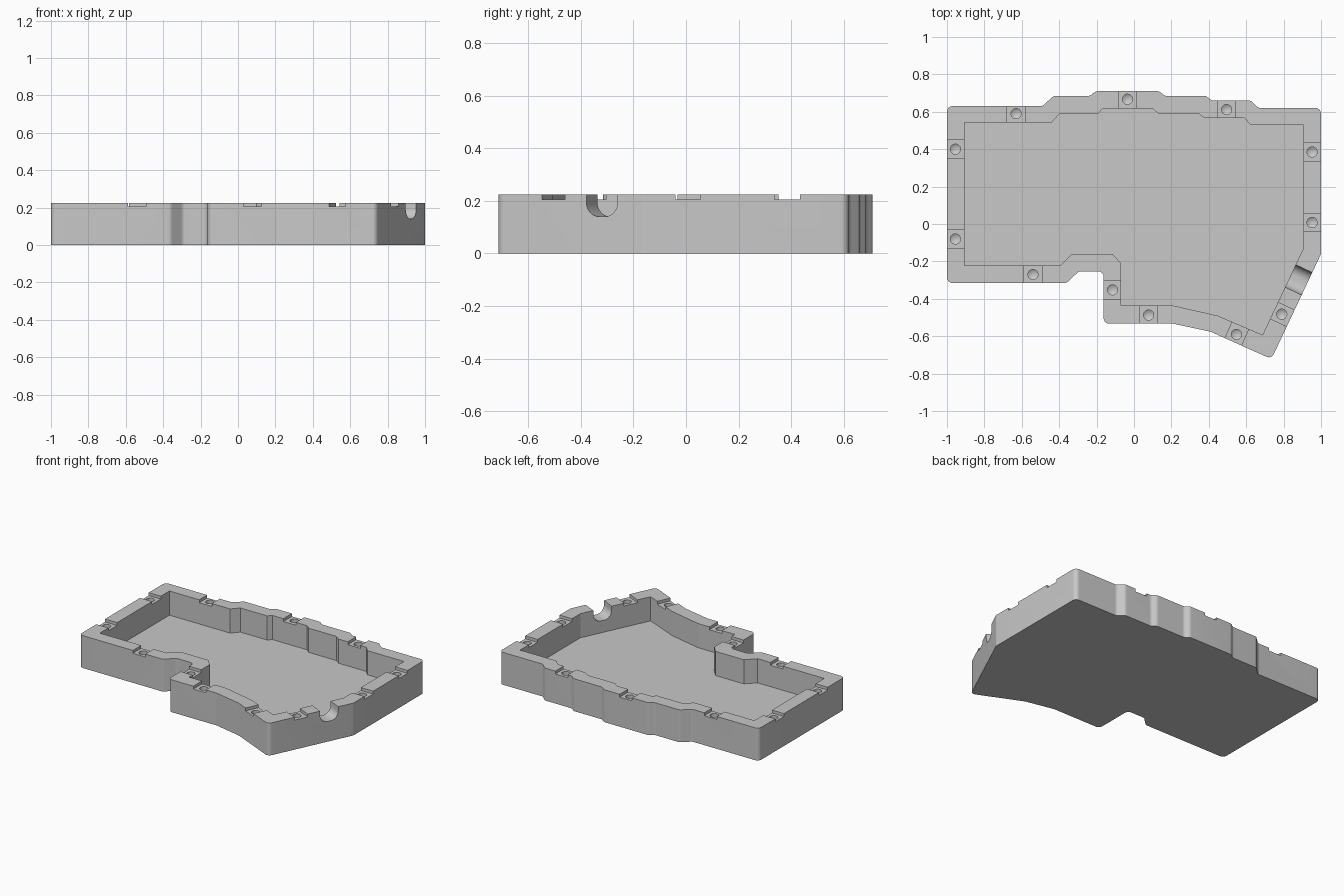
import bpy, bmesh
from math import radians, sin, cos, tan, pi, ceil
from mathutils import Vector, Matrix

cube = bpy.data.objects.get("Cube")
if cube:
    bpy.data.objects.remove(cube)

HEIGHT, FLOOR, LEDGE = 0.225, 0.057, 0.205

grey = bpy.data.materials.new("plain grey")
grey.use_nodes = True
grey.diffuse_color = (0.58, 0.58, 0.58, 1)
grey.node_tree.nodes["Principled BSDF"].inputs["Base Color"].default_value = grey.diffuse_color


def finish(name, bm):
    bmesh.ops.recalc_face_normals(bm, faces=bm.faces)
    mesh = bpy.data.meshes.new(name)
    bm.to_mesh(mesh)
    bm.free()
    mesh.materials.append(grey)
    ob = bpy.data.objects.new(name, mesh)
    bpy.context.collection.objects.link(ob)
    return ob


def prism(name, points, low, high, matrix=Matrix()):
    bm = bmesh.new()
    rings = [[bm.verts.new(matrix @ Vector((p[0], p[1], z))) for p in points] for z in (low, high)]
    for ring in rings:
        bm.faces.new(ring)
    n = len(points)
    for i in range(n):
        j = (i + 1) % n
        bm.faces.new((rings[0][i], rings[0][j], rings[1][j], rings[1][i]))
    return finish(name, bm)


def rounded(points, radius):
    """Replace every corner of an outline with an arc."""
    out = []
    for i, p in enumerate(points):
        p = Vector(p)
        a, b = Vector(points[i - 1]) - p, Vector(points[(i + 1) % len(points)]) - p
        turn = pi - a.angle(b)
        d = min(radius * tan(turn / 2), 0.45 * a.length, 0.45 * b.length)
        r = d / tan(turn / 2)
        a.normalize()
        b.normalize()
        centre = p + (a + b).normalized() * (r / cos(turn / 2))
        u, v = p + a * d - centre, p + b * d - centre
        steps = max(2, ceil(turn / radians(7.5)))
        for k in range(steps + 1):
            t = k / steps
            out.append(centre + (u * sin((1 - t) * turn) + v * sin(t * turn)) / sin(turn))
    return out


def carve(body, cutter):
    mod = body.modifiers.new("cut", "BOOLEAN")
    mod.operation, mod.solver, mod.object = "DIFFERENCE", "EXACT", cutter
    bpy.context.view_layer.objects.active = body
    bpy.ops.object.modifier_apply(modifier=mod.name)
    bpy.data.objects.remove(cutter)


# Outer wall outline, clockwise from the back right corner
outer = [(-1, .63), (-.49, .63), (-.43, .685), (-.235, .685), (-.205, .71), (.135, .71),
         (.165, .685), (.385, .685), (.415, .66), (.625, .66), (.665, .62), (1, .62),
         (1, -.16), (.735, -.722), (.41, -.576), (.21, -.533), (-.162, -.533),
         (-.162, -.253), (-.295, -.253), (-.36, -.315), (-1, -.315)]
# Tray outline, following the wall
inner = [(-.907, .543), (-.44, .543), (-.397, .592), (-.19, .592), (-.167, .617), (.1, .617),
         (.128, .592), (.342, .592), (.376, .567), (.59, .567), (.623, .53), (.905, .53),
         (.905, -.132), (.687, -.593), (.447, -.49), (.213, -.437), (-.07, -.437),
         (-.07, -.21), (-.115, -.16), (-.332, -.16), (-.395, -.223), (-.907, -.223)]

case = prism("tray_case", rounded(outer, 0.03), 0, HEIGHT)
carve(case, prism("cavity_cutter", inner, FLOOR, 0.4))

# Rim notches with a pointed blind hole each: x, y, wall angle
SLANT = 64.6
notches = [(-.63, .59, 0), (-.035, .667, 0), (.495, .612, 0), (.952, .385, 90), (.952, .008, 90),
           (.79, -.482, SLANT), (.548, -.59, -23.8), (.078, -.487, 0), (-.115, -.352, 90),
           (-.54, -.27, 0), (-.955, -.08, 90), (-.955, .4, 90)]
for x, y, angle in notches:
    place = Matrix.Translation((x, y, 0)) @ Matrix.Rotation(radians(angle), 4, "Z")
    box = [(-.048, -.11), (.048, -.11), (.048, .11), (-.048, .11)]
    carve(case, prism("notch_cutter", box, LEDGE, 0.3, place))
    bm = bmesh.new()
    bmesh.ops.create_cone(bm, cap_ends=True, cap_tris=True, segments=48, radius1=.027,
                          radius2=.027, depth=.15, matrix=Matrix.Translation((x, y, .18)))
    tip = min(bm.verts, key=lambda v: (v.co.xy - Vector((x, y))).length + v.co.z)
    tip.co.z -= 0.018
    carve(case, finish("hole_cutter", bm))

# Round-bottomed cable slot through the slanted wall
half, r, base = 0.066, 0.055, 0.14
slot = [(half, 0.3)]
for side, start in ((1, 0), (-1, -90)):
    for k in range(13):
        a = radians(start - 7.5 * k)
        slot.append((side * (half - r) + r * cos(a), base + r + r * sin(a)))
slot.append((-half, 0.3))
along = Vector((cos(radians(SLANT)), sin(radians(SLANT)), 0))
up = Vector((0, 0, 1))
frame = Matrix((along, up, along.cross(up))).transposed().to_4x4()
frame.translation = (.877, -.297, 0)
carve(case, prism("slot_cutter", slot, -.1, .1, frame))

# Smooth rounded corners, keep the real edges sharp
bpy.ops.object.select_all(action="DESELECT")
case.select_set(True)
bpy.context.view_layer.objects.active = case
bpy.ops.object.shade_smooth_by_angle(angle=radians(10))
